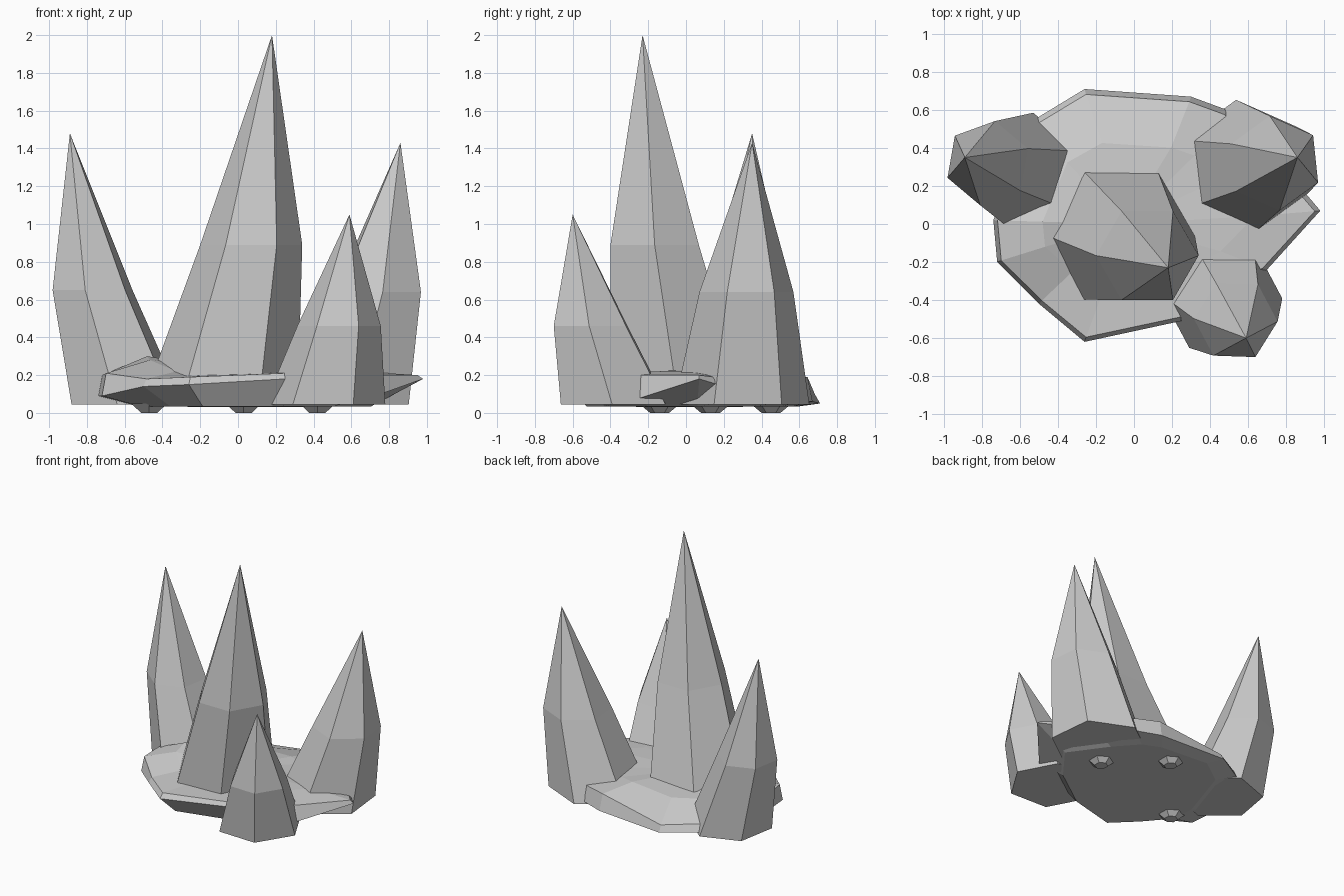
import bpy, bmesh, math
from mathutils import Vector

if "Cube" in bpy.data.objects:
    bpy.data.objects.remove(bpy.data.objects["Cube"])

grey = bpy.data.materials.new("stone_grey")
grey.diffuse_color = (0.6, 0.6, 0.6, 1)
grey.use_nodes = True
grey.node_tree.nodes["Principled BSDF"].inputs["Base Color"].default_value = grey.diffuse_color


def finish(bm, name):
    bmesh.ops.recalc_face_normals(bm, faces=bm.faces)
    mesh = bpy.data.meshes.new(name)
    bm.to_mesh(mesh)
    bm.free()
    mesh.materials.append(grey)
    ob = bpy.data.objects.new(name, mesh)
    bpy.context.collection.objects.link(ob)
    return ob


def skin(bm, rings):
    """Join consecutive closed vertex rings with quads."""
    for a, b in zip(rings, rings[1:]):
        n = len(a)
        for i in range(n):
            j = (i + 1) % n
            bm.faces.new((a[i], a[j], b[j], b[i]))


def fan(bm, ring, tip):
    for i in range(len(ring)):
        bm.faces.new((ring[i], ring[(i + 1) % len(ring)], tip))


def crystal(name, base, mid, apex, phase):
    """Leaning six-sided spike: base and mid are (x, y, z, radius)."""
    bm = bmesh.new()
    rings = []
    for x, y, z, r in (base, mid):
        angles = [math.radians(phase + 60 * k) for k in range(6)]
        rings.append([bm.verts.new((x + r * math.cos(a), y + r * math.sin(a), z))
                      for a in angles])
    skin(bm, rings)
    bm.faces.new(rings[0])
    fan(bm, rings[1], bm.verts.new(apex))
    finish(bm, name)


# Four leaning crystals
crystal("tall_crystal", (-0.07, -0.06, 0.18, 0.39), (0.07, -0.166, 0.89, 0.27),
        (0.18, -0.23, 2.0), 0)
crystal("left_crystal", (-0.585, 0.275, 0.045, 0.315), (-0.77, 0.32, 0.65, 0.225),
        (-0.89, 0.35, 1.48), 20)
crystal("right_crystal", (0.575, 0.295, 0.045, 0.36), (0.74, 0.32, 0.64, 0.25),
        (0.86, 0.35, 1.43), 36)
crystal("short_crystal", (0.46, -0.38, 0.045, 0.32), (0.535, -0.505, 0.46, 0.221),
        (0.59, -0.6, 1.05), -2)

# Rock base: rim points as x, y, lower z, upper z, inner top z
rim = [
    (0.98, 0.07, 0.18, 0.20, 0.22), (0.70, 0.40, 0.08, 0.16, 0.21),
    (0.49, 0.60, 0.06, 0.18, 0.21), (0.30, 0.67, 0.06, 0.19, 0.22),
    (-0.26, 0.71, 0.05, 0.10, 0.20), (-0.54, 0.54, 0.06, 0.12, 0.20),
    (-0.74, 0.02, 0.09, 0.20, 0.30), (-0.72, -0.20, 0.09, 0.21, 0.28),
    (-0.50, -0.42, 0.14, 0.18, 0.22), (-0.26, -0.62, 0.15, 0.19, 0.20),
    (0.25, -0.51, 0.18, 0.21, 0.21), (0.70, -0.24, 0.08, 0.20, 0.22),
]
bm = bmesh.new()
bottom, low, high, inner = [], [], [], []
for x, y, z0, z1, z2 in rim:
    bottom.append(bm.verts.new((x * 0.72, y * 0.85, 0.035)))
    low.append(bm.verts.new((x, y, z0)))
    high.append(bm.verts.new((x * 0.97, y * 0.96, z1)))
    inner.append(bm.verts.new((x * 0.65, y * 0.6, z2)))
skin(bm, [bottom, low, high, inner])
fan(bm, inner, bm.verts.new((-0.05, 0, 0.23)))
fan(bm, bottom, bm.verts.new((0, 0, 0.03)))
finish(bm, "rock_base")

# Small feet under the base
for k, (x, y) in enumerate([(-0.47, -0.14), (0.03, 0.45), (0.42, 0.13)]):
    bm = bmesh.new()
    bmesh.ops.create_cone(bm, cap_ends=True, segments=6, radius1=0.05, radius2=0.11,
                          depth=0.05)
    bmesh.ops.translate(bm, verts=bm.verts, vec=Vector((x, y, 0.025)))
    finish(bm, f"rock_foot_{k + 1}")
